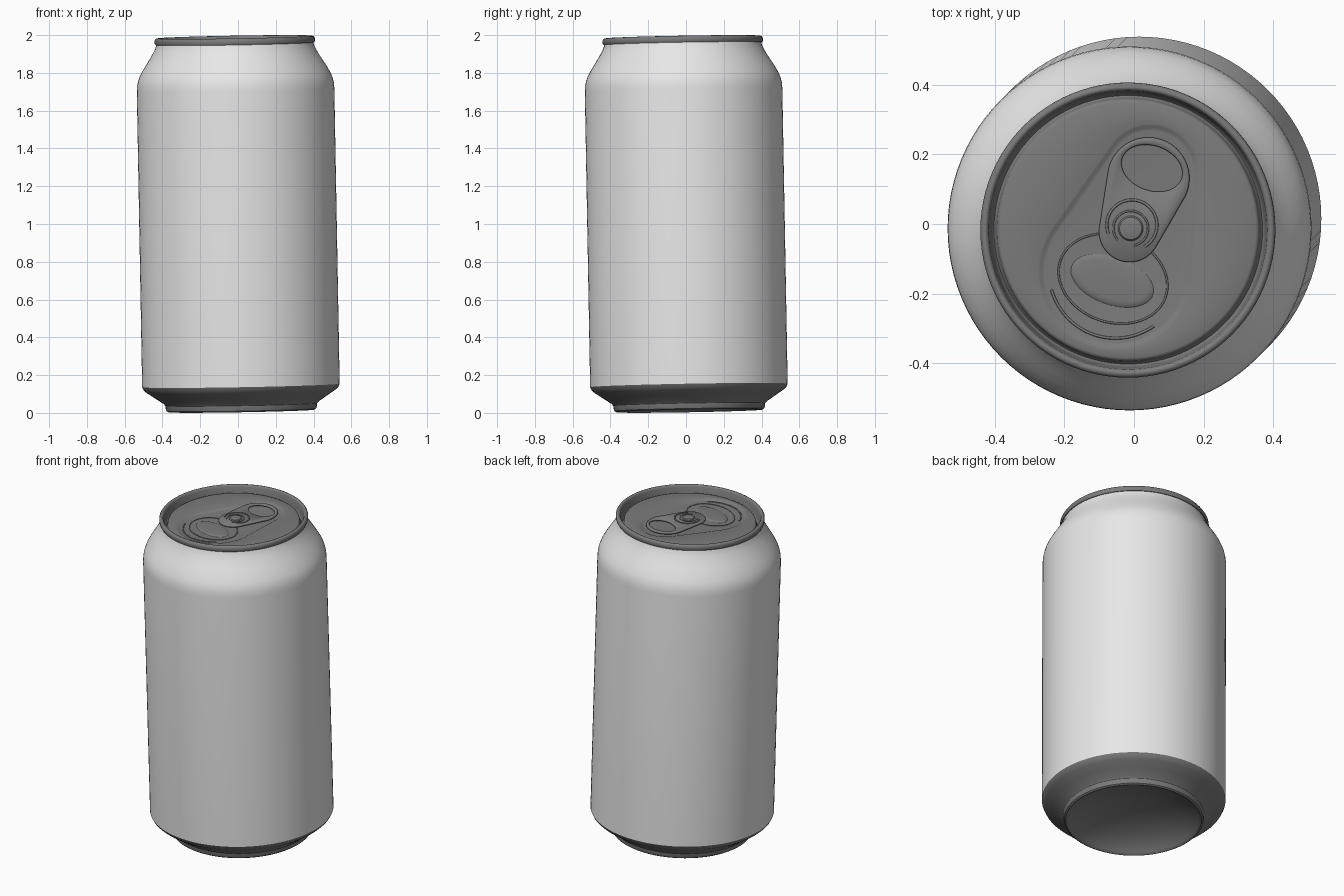
import bpy, bmesh, math
from mathutils import Matrix, Vector

cube = bpy.data.objects.get("Cube")
if cube:
    bpy.data.objects.remove(cube, do_unlink=True)

N = 96
LID_Z, RECESS_Z = 1.945, 1.937

# The whole can leans slightly towards -x and -y
lean = Vector((0, 0, 1)).rotation_difference(Vector((-0.018, -0.018, 1))).to_matrix().to_4x4()
CAN = Matrix.Translation((0, 0, 1.0)) @ lean @ Matrix.Translation((0, 0, -0.99))
# Frame of the opener: +y runs along the tab, the rivet is at the origin
TURN = Matrix.Translation((0.008, 0.005, 0)) @ Matrix.Rotation(math.radians(-19.5), 4, 'Z')


def material(name, value):
    m = bpy.data.materials.new(name)
    m.use_nodes = True
    col = (value, value, value, 1)
    m.diffuse_color = col
    m.node_tree.nodes["Principled BSDF"].inputs["Base Color"].default_value = col
    return m


LIGHT = material("light grey paint", 0.8)
DARK = material("dark grey metal", 0.2)


def angles():
    return [2 * math.pi * i / N for i in range(N)]


def oval(cx, cy, rx, ry, z):
    return [Vector((cx + rx * math.cos(a), cy + ry * math.sin(a), z)) for a in angles()]


def circle(r, z):
    return oval(0, 0, r, r, z)


def teardrop(y1, r1, y2, r2, z):
    """Outline wrapped round two circles on the y axis."""
    pts = []
    for a in angles():
        s = math.sin(a)
        y, r = max(((y1, r1), (y2, r2)), key=lambda c: c[0] * s + c[1])
        pts.append(Vector((r * math.cos(a), y + r * s, z)))
    return pts


def turned(ring):
    return [TURN @ p for p in ring]


def loft(name, rings, mat, cap_start=False, cap_end=False, closed=False, angle=35):
    """Skin a row of rings, then lean the part with the can."""
    bm = bmesh.new()
    rows = [[bm.verts.new(CAN @ p) for p in ring] for ring in rings]
    pairs = list(zip(rows, rows[1:]))
    if closed:
        pairs.append((rows[-1], rows[0]))
    for a, b in pairs:
        n = len(a)
        for i in range(n):
            j = (i + 1) % n
            bm.faces.new((a[i], a[j], b[j], b[i]))
    if cap_start:
        bm.faces.new(rows[0][::-1])
    if cap_end:
        bm.faces.new(rows[-1])
    mesh = bpy.data.meshes.new(name)
    bm.to_mesh(mesh)
    bm.free()
    mesh.materials.append(mat)
    ob = bpy.data.objects.new(name, mesh)
    bpy.context.collection.objects.link(ob)
    bpy.ops.object.select_all(action='DESELECT')
    ob.select_set(True)
    bpy.context.view_layer.objects.active = ob
    bpy.ops.object.shade_smooth_by_angle(angle=math.radians(angle))
    return ob


def bead(name, cy, rx, ry, z, thick, start=0, end=360):
    """Thin raised wire along an oval or part of one."""
    full = end - start >= 360
    steps = 64
    rings = []
    for i in range(steps if full else steps + 1):
        a = math.radians(start + (end - start) * i / steps)
        ring = []
        for k in range(8):
            t = -2 * math.pi * k / 8
            d = thick * math.cos(t)
            ring.append(TURN @ Vector(((rx + d) * math.cos(a), cy + (ry + d) * math.sin(a),
                                       z + thick * math.sin(t))))
        rings.append(ring)
    loft(name, rings, DARK, not full, not full, full, 60)


# Painted wall with the rounded shoulder and neck
wall = [(0.523, 0.135), (0.523, 1.70), (0.521, 1.73), (0.515, 1.757), (0.505, 1.782),
        (0.487, 1.815), (0.465, 1.85), (0.444, 1.883), (0.429, 1.91), (0.419, 1.932),
        (0.414, 1.95)]
loft("can_wall", [circle(r, z) for r, z in wall], LIGHT)

# Bare base: inward dome, standing ring, sloping chamfer
base = [(0.02, 0.12), (0.1, 0.115), (0.2, 0.097), (0.28, 0.07), (0.34, 0.038), (0.37, 0.012),
        (0.38, 0.002), (0.387, 0.0), (0.396, 0.006), (0.4, 0.018), (0.402, 0.034),
        (0.412, 0.045), (0.46, 0.077), (0.5, 0.104), (0.515, 0.118), (0.523, 0.135)]
loft("can_base", [circle(r, z) for r, z in base], DARK, cap_start=True)

# Lid: rolled rim, deep groove, flat panel and teardrop recess
rim = [(0.412, 1.946), (0.42, 1.945), (0.424, 1.953), (0.424, 1.969), (0.419, 1.977),
       (0.411, 1.98), (0.404, 1.977), (0.4, 1.968), (0.395, 1.93), (0.391, 1.912),
       (0.386, 1.907), (0.381, 1.912), (0.377, 1.935), (0.374, 1.942), (0.367, LID_Z)]
lid = [circle(r, z) for r, z in rim]
for inset, z in ((0, LID_Z), (0.006, LID_Z - 0.002), (0.014, RECESS_Z + 0.001), (0.02, RECESS_Z)):
    lid.append(turned(teardrop(0.17, 0.14 - inset, -0.134, 0.222 - inset, z)))
loft("lid", lid, DARK, cap_end=True, angle=50)

# Mouth panel: score line, raised centre and a stiffening bead
bead("mouth_score_line", -0.154, 0.16, 0.125, RECESS_Z, 0.003)
loft("mouth_emboss", [turned(oval(0, -0.16, 0.125 - d, 0.07 - d, RECESS_Z + h))
                      for d, h in ((0, -0.001), (0.004, 0.002), (0.012, 0.005), (0.02, 0.006))],
     DARK, cap_end=True, angle=50)
bead("lid_bead", -0.134, 0.19, 0.19, RECESS_Z, 0.004, 215, 325)

# Pull tab with a finger hole and curled edges
def tab_edge(d, z):
    return turned(teardrop(0.152, 0.118 - d, -0.01, 0.088 - d, z))


def hole_edge(d, z):
    return turned(oval(0, 0.183, 0.09 + d, 0.064 + d, z))


loft("pull_tab", [hole_edge(0.004, 1.943), tab_edge(0.004, 1.943), tab_edge(0, 1.947),
                  tab_edge(0, 1.953), tab_edge(0.004, 1.957), hole_edge(0.004, 1.957),
                  hole_edge(0, 1.953), hole_edge(0, 1.947)], DARK, closed=True, angle=50)

# Cut-out ridge round the rivet, and the rivet itself
bead("tab_ridge", 0.01, 0.072, 0.072, 1.957, 0.004, -40, 220)
bead("tab_inner_ridge", 0.0, 0.05, 0.05, 1.957, 0.003, -60, 240)
rivet = [(0.036, 1.936), (0.036, 1.958), (0.032, 1.963), (0.022, 1.965), (0.012, 1.966)]
loft("rivet", [turned(circle(r, z)) for r, z in rivet], DARK, cap_end=True)
